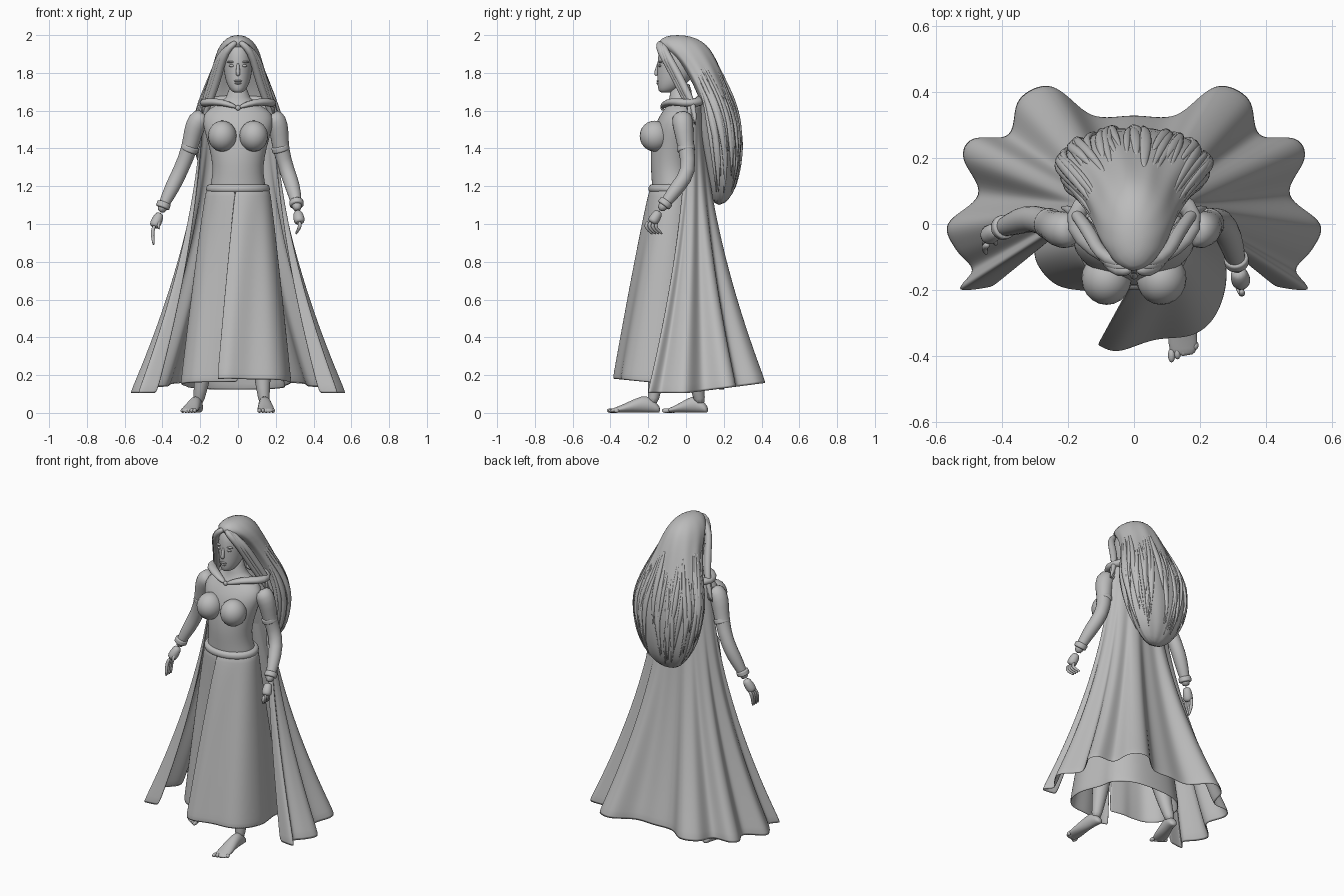
import bpy, math, random
from mathutils import Vector

if "Cube" in bpy.data.objects:
    bpy.data.objects.remove(bpy.data.objects["Cube"], do_unlink=True)
random.seed(4)

stone = bpy.data.materials.new("stone grey")
stone.use_nodes = True
GREY = (0.5, 0.5, 0.5, 1)
stone.diffuse_color = GREY
stone.node_tree.nodes["Principled BSDF"].inputs["Base Color"].default_value = GREY


def surface(name, grids, closed=True, thickness=0, levels=1):
    """One smooth mesh from grids of rings; closed rings get end caps."""
    verts, faces = [], []
    for rings in grids:
        base, count = len(verts), len(rings[0])
        for ring in rings:
            verts.extend(ring)
        for r in range(len(rings) - 1):
            for i in range(count if closed else count - 1):
                j = (i + 1) % count
                low, high = base + r * count, base + (r + 1) * count
                faces.append((low + i, low + j, high + j, high + i))
        if closed:
            faces.append(tuple(reversed(range(base, base + count))))
            faces.append(tuple(range(len(verts) - count, len(verts))))
    mesh = bpy.data.meshes.new(name)
    mesh.from_pydata(verts, [], faces)
    mesh.materials.append(stone)
    mesh.shade_smooth()
    obj = bpy.data.objects.new(name, mesh)
    bpy.context.collection.objects.link(obj)
    if thickness:
        solid = obj.modifiers.new("thickness", 'SOLIDIFY')
        solid.thickness, solid.offset = thickness, 0
    if levels:
        sub = obj.modifiers.new("smooth", 'SUBSURF')
        sub.levels = sub.render_levels = levels
    return obj


def tube(points, flat=1, sides=10, ref=(0, 1, 0)):
    """Rings around a path of (x, y, z, radius)."""
    centres = [Vector(p[:3]) for p in points]
    rings = []
    for i, p in enumerate(points):
        along = centres[min(i + 1, len(points) - 1)] - centres[max(i - 1, 0)]
        a = along.cross(Vector(ref)).normalized()
        b = along.cross(a).normalized() * flat
        turns = [math.tau * k / sides for k in range(sides)]
        rings.append([centres[i] + p[3] * (a * math.cos(t) + b * math.sin(t)) for t in turns])
    return rings


def oval(z, half, front, back, sides=24):
    mid, depth = (front + back) / 2, (back - front) / 2
    turns = [math.tau * k / sides for k in range(sides)]
    return [(half * math.cos(t), mid + depth * math.sin(t), z) for t in turns]


def ball(name, centre, size, tilt=0):
    bpy.ops.mesh.primitive_uv_sphere_add(segments=20, ring_count=12, location=centre, rotation=(tilt, 0, 0))
    obj = bpy.context.object
    obj.name, obj.scale = name, size
    obj.data.materials.append(stone)
    obj.data.shade_smooth()


def spline(points, steps=4):
    out = []
    for i in range(len(points) - 1):
        a, b, c, d = [Vector(points[min(max(i + k, 0), len(points) - 1)]) for k in (-1, 0, 1, 2)]
        for s in range(steps):
            t = s / steps
            out.append(b + (c - a) * t / 2 + (a * 2 - b * 5 + c * 4 - d) * t * t / 2
                       + (b * 3 - a - c * 3 + d) * t ** 3 / 2)
    return out + [Vector(points[-1])]


def drape(name, hem, top, hem_z, power, rows=16):
    """Cloth hanging from a top curve to a scalloped hem."""
    hem = spline(hem)
    rings = []
    for r in range(rows + 1):
        t = r / rows
        f = t ** power
        ring = []
        for i, h in enumerate(hem):
            start = Vector(top(i / (len(hem) - 1)))
            ring.append((start.x + (h.x - start.x) * f, start.y + (h.y - start.y) * f,
                         start.z + (hem_z(h.y) - start.z) * t))
        rings.append(ring)
    return surface(name, [rings], closed=False, thickness=0.008)


# Torso with neck, and head with chin
surface("torso", [[oval(*s) for s in (
    (1.08, .17, -.18, .07), (1.19, .15, -.18, .05), (1.27, .133, -.185, .03), (1.35, .14, -.19, .03),
    (1.45, .165, -.18, .05), (1.53, .19, -.165, .06), (1.59, .185, -.13, .06), (1.63, .12, -.1, .05),
    (1.66, .055, -.085, .03), (1.76, .045, -.085, .03))]])
surface("head", [[oval(*s) for s in (
    (1.695, .02, -.135, -.08), (1.705, .038, -.147, -.05), (1.74, .06, -.152, 0), (1.79, .073, -.153, .05),
    (1.86, .08, -.152, .07), (1.92, .078, -.145, .07), (1.97, .05, -.11, .04))]])

# Face
surface("nose", [tube([(0, -.145, 1.855, .008), (0, -.153, 1.82, .01), (0, -.159, 1.795, .014),
                       (0, -.152, 1.785, .011)], sides=8)])
for z, half in ((1.757, .022), (1.745, .018)):
    ball("lip", (0, -.148, z), (half, .009, .006))
for side in (-1, 1):
    ball("eye", (side * .033, -.138, 1.838), (.015, .009, .007))
    ball("brow", (side * .035, -.136, 1.858), (.023, .01, .006))
    ball("bust", (side * .083, -.165, 1.465), (.076, .08, .082), .25)

# Arms, bands, bracelets and hands
arms = {
    "left": [(.17, -.02, 1.58, .05), (.205, -.02, 1.55, .062), (.22, -.01, 1.48, .053), (.225, 0, 1.4, .045),
             (.26, .02, 1.28, .042), (.29, -.04, 1.2, .044), (.31, -.11, 1.11, .03), (.315, -.14, 1.07, .024)],
    "right": [(-.17, -.02, 1.58, .05), (-.215, -.02, 1.55, .062), (-.24, -.01, 1.48, .053), (-.255, 0, 1.4, .045),
              (-.305, .02, 1.28, .042), (-.345, .01, 1.2, .044), (-.395, -.01, 1.1, .03), (-.41, -.015, 1.06, .023)]}
for side, path in arms.items():
    surface(side + "_arm", [tube(path, ref=(0, 1, .3))])
    for part, centre, ahead, radius in (("band", path[3], path[4], .051), ("bracelet", path[6], path[7], .04)):
        c = Vector(centre[:3])
        d = (Vector(ahead[:3]) - c).normalized() * .012
        rings = [(*(c + d * k), radius * s) for k, s in ((-1.5, .8), (-1, 1), (0, .93), (1, 1), (1.5, .8))]
        surface(side + "_" + part, [tube(rings, sides=14, ref=(0, 1, .3))])
    wrist = Vector(path[-1][:3])
    reach, curl = (Vector((.01, -.035, -.055)), Vector((-.015, .025, -.025))) if side == "left" else (
        Vector((-.03, -.02, -.065)), Vector((.005, -.012, -.045)))
    palm = wrist + reach
    grids = [tube([(*wrist, .022), (*(wrist + reach * .5), .03), (*palm, .032), (*(palm + reach * .2), .022)])]
    for k in range(4):
        root = palm + Vector((0, (k - 1.5) * .017, 0))
        middle = root + reach * .5
        grids.append(tube([(*root, .011), (*middle, .011), (*(middle + curl), .009),
                           (*(middle + curl * 1.7), .005)], sides=8, ref=(1, .2, 0)))
    thumb = wrist + reach * .4
    grids.append(tube([(*thumb, .014), (*(thumb + Vector((0, -.03, -.03))), .011),
                       (*(thumb + Vector((.005, -.04, -.065))), .006)], sides=8, ref=(1, .2, 0)))
    surface(side + "_hand", grids)

# Legs and bare feet
for side, ankle, toe, hip in (("left", (.14, -.18), (.15, -.4), (.09, -.07)),
                              ("right", (-.215, .08), (-.265, -.1), (-.09, -.07))):
    a, t = Vector((*ankle, 0)), Vector((*toe, 0))
    h = Vector((*hip, .9))
    surface(side + "_leg", [tube([(*h, .085), (*h.lerp(a, .45), .065), (*h.lerp(a, .65), .062),
                                  (*h.lerp(a, .88), .035), (*(a + Vector((0, 0, .04))), .03)])])
    foot = []
    for f, wide, tall in ((-.2, .018, .03), (-.1, .03, .055), (.12, .033, .1), (.4, .038, .078),
                          (.7, .047, .045), (.92, .045, .026), (1, .03, .02)):
        c = a.lerp(t, f)
        across = (t - a).cross(Vector((0, 0, 1))).normalized() * wide
        turns = [math.tau * k / 12 for k in range(12)]
        foot.append([c + across * math.cos(w) + Vector((0, 0, tall / 2 * (1 + math.sin(w)))) for w in turns])
    surface(side + "_foot", [foot])
    across = (t - a).cross(Vector((0, 0, 1))).normalized()
    inner = 1 if across.x * a.x < 0 else -1
    for k in range(5):
        ball(side + "_toe", t + across * inner * (.036 - k * .018) + (a - t) * (.02 + k * .03) + Vector((0, 0, .012)),
             (.011, .022 - k * .002, .012))

# Skirt split at the front, with a rolled belt
def waist(s):
    angle = math.radians(-95 + 360 * s)
    return .165 * math.cos(angle), -.065 + .125 * math.sin(angle), 1.18


drape("skirt", [(-.11, -.365), (-.05, -.385), (.06, -.35), (.18, -.335), (.25, -.27), (.28, -.15), (.25, 0),
                (.24, .1), (.15, .18), (0, .2), (-.15, .18), (-.25, .1), (-.28, 0), (-.3, -.1),
                (-.24, -.18), (-.15, -.2), (-.08, -.2), (0, -.22)],
      waist, lambda y: .14 - .1 * y, .9)
surface("belt", [[oval(z, .15 + g, -.18 - g, .05 + g, 28) for z, g in
                  ((1.165, .005), (1.17, .018), (1.19, .022), (1.205, .015), (1.215, 0))]])

# Cape open at the front, with deep folds
def shoulders(s):
    angle = math.radians(-10 + 200 * s)
    return .19 * math.cos(angle), .02 + .07 * math.sin(angle), 1.63


half_hem = [(.43, -.19), (.53, -.2), (.49, -.14), (.54, -.08), (.568, 0), (.47, .09), (.52, .2), (.49, .26),
            (.38, .27), (.35, .38), (.25, .42), (.13, .33)]
drape("cape", half_hem + [(0, .33)] + [(-x, y) for x, y in reversed(half_hem)],
      shoulders, lambda y: .1 + .13 * max(y, 0), 1.7)

# Turned collar meeting at the throat
for side in (-1, 1):
    surface("collar", [tube([(side * x, y, z, r) for x, y, z, r in (
        (.003, -.125, 1.615, .012), (.05, -.115, 1.635, .024), (.12, -.075, 1.65, .03), (.19, -.01, 1.64, .032),
        (.17, .06, 1.64, .035), (.09, .08, 1.66, .035), (0, .08, 1.66, .035))], flat=.7, ref=(0, 0, 1))])
ball("clasp", (0, -.125, 1.615), (.014, .01, .014))

# Long hair: main mass, then loose locks following it
hair = [(1.1, .05, .15, .2), (1.16, .12, .13, .25), (1.25, .18, .11, .28), (1.4, .22, .08, .295),
        (1.52, .23, .06, .285), (1.63, .205, .03, .26), (1.74, .165, -.02, .215), (1.83, .135, -.07, .18),
        (1.9, .118, -.13, .145), (1.95, .095, -.157, .11), (1.985, .06, -.13, .055), (2, .02, -.08, -.01)]


def hair_point(z, angle, swell=1):
    for low, high in zip(hair, hair[1:]):
        if z <= high[0]:
            break
    f = (z - low[0]) / (high[0] - low[0])
    half, front, back = [a + (b - a) * f for a, b in zip(low[1:], high[1:])]
    ripple = 1 + .025 * math.cos(angle * 11 + z * 3) * min(1, (2 - z) * 4)
    x, y = half * math.cos(angle) * ripple, math.sin(angle)
    depth = (back - front) / 2 * y * ripple
    # the front is hollowed around the face and neck
    hollow = .06 * max(0, -y) ** 2 if 1.6 < z < 1.92 else 0
    return Vector((x * swell, (front + back) / 2 + depth * swell + hollow, z))


surface("hair", [[[hair_point(s[0], math.tau * k / 60) for k in range(60)] for s in hair]])
locks = []
for k in range(44):
    angle = math.radians(-25 + 230 * k / 43)
    start, end = random.uniform(1.68, 1.86), random.uniform(1.13, 1.42)
    drift, width = random.uniform(-.25, .25), random.uniform(.013, .022)
    path = []
    for s in range(8):
        f = s / 7
        p = hair_point(start + (end - start) * f, angle + drift * f, .97 + .06 * f)
        path.append((*p, width * (math.sin(math.pi * (.1 + .88 * f)) + .03)))
    locks.append(tube(path, flat=.7, sides=6, ref=(math.cos(angle), math.sin(angle), 0)))
surface("hair_locks", locks)

# Swept front strands on both sides of the parting
fringe = []
for side in (-1, 1):
    for w in (0, .012, .024):
        fringe.append(tube([(side * x, y, z, r) for x, y, z, r in (
            (.005, -.135 + w, 1.965, .015), (.045, -.148 + w, 1.94, .02), (.08 + w, -.115 + w, 1.88, .02),
            (.1 + w, -.07 + w, 1.8, .022), (.125 + w, -.03 + w, 1.72, .022), (.16 + w, .02 + w, 1.62, .018),
            (.2 + w, .05, 1.52, .003))], ref=(0, 1, 0)))
surface("hair_front", fringe)
